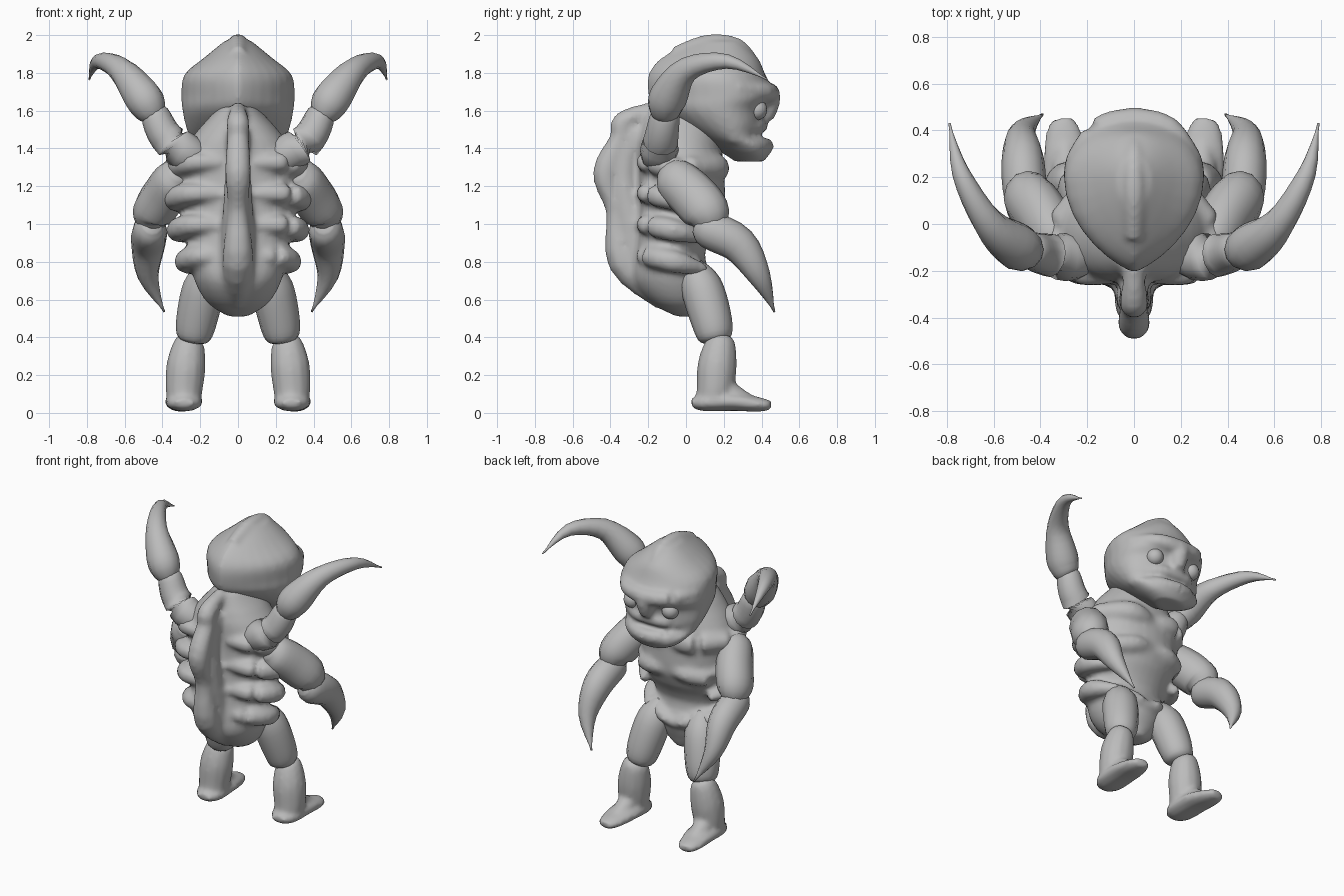
import bpy, bmesh, math
from mathutils import Vector

if "Cube" in bpy.data.objects:
    bpy.data.objects.remove(bpy.data.objects["Cube"], do_unlink=True)

skin = bpy.data.materials.new("grey_clay")
skin.use_nodes = True
grey = (0.5, 0.5, 0.5, 1)
skin.diffuse_color = grey
skin.node_tree.nodes["Principled BSDF"].inputs["Base Color"].default_value = grey


def smooth_path(points, steps=4):
    """Fill in a smooth curve through a few control points."""
    keys = [Vector(p) for p in points]
    last = len(keys) - 1
    curve = []
    for i in range(last):
        before, start = keys[max(i - 1, 0)], keys[i]
        end, after = keys[i + 1], keys[min(i + 2, last)]
        leave, arrive = (end - before) / 2, (after - start) / 2
        for k in range(steps):
            t = k / steps
            bend = t * t * (3 - 2 * t)
            curve.append(start.lerp(end, bend)
                         + leave * t * (1 - t) ** 2 - arrive * t * t * (1 - t))
    return curve + [keys[last]]


def skin_rings(bm, rings):
    """Bridge a list of equal-sized point rings and cap both ends."""
    loops = [[bm.verts.new(p) for p in ring] for ring in rings]
    count = len(loops[0])
    for lower, upper in zip(loops, loops[1:]):
        for i in range(count):
            j = (i + 1) % count
            bm.faces.new((lower[i], lower[j], upper[j], upper[i]))
    bm.faces.new(loops[0][::-1])
    bm.faces.new(loops[-1])


def tube(bm, points, side=1, flat=1.0, count=12):
    """Round limb through (x, y, z, radius); flat squashes its section."""
    path = smooth_path(points)
    centres = [Vector((p[0] * side, p[1], p[2])) for p in path]
    last = len(path) - 1
    rings = []
    for i, centre in enumerate(centres):
        along = (centres[min(i + 1, last)] - centres[max(i - 1, 0)]).normalized()
        guide = Vector((1, 0, 0)) if abs(along.x) < 0.8 else Vector((0, 1, 0))
        across = (guide - along * guide.dot(along)).normalized()
        up = along.cross(across) * flat
        radius = max(path[i][3], 0.005)
        ring = []
        for k in range(count):
            angle = math.tau * k / count
            ring.append(centre + radius * (across * math.cos(angle) + up * math.sin(angle)))
        rings.append(ring)
    skin_rings(bm, rings)


def stack(bm, levels, split, point, count=32):
    """Horizontal slices (z, back y, front y, half width); point sharpens the back."""
    rings = []
    for z, back, front, width in smooth_path(levels, 3):
        middle = front - split * (front - back)
        ring = []
        for k in range(count):
            angle = math.tau * k / count
            c, s = math.cos(angle), math.sin(angle)
            if s < 0:
                c = math.copysign(abs(c) ** point, c)
            depth = front - middle if s > 0 else middle - back
            ring.append((width * c, middle + depth * s, z))
        rings.append(ring)
    skin_rings(bm, rings)


def finish(bm, name, voxel=None):
    """Turn the mesh into an object, optionally fusing its overlapping lumps."""
    bmesh.ops.recalc_face_normals(bm, faces=bm.faces)
    mesh = bpy.data.meshes.new(name)
    bm.to_mesh(mesh)
    bm.free()
    mesh.materials.append(skin)
    mesh.polygons.foreach_set("use_smooth", [True] * len(mesh.polygons))
    part = bpy.data.objects.new(name, mesh)
    bpy.context.collection.objects.link(part)
    if voxel:
        fuse = part.modifiers.new("fuse", "REMESH")
        fuse.mode = "VOXEL"
        fuse.voxel_size = voxel
        fuse.use_smooth_shade = True
        soften = part.modifiers.new("soften", "SMOOTH")
        soften.factor = 0.5
        soften.iterations = 5


def limb(name, side, points, flat=1.0):
    bm = bmesh.new()
    tube(bm, points, side, flat)
    finish(bm, name)


# Torso core
bm = bmesh.new()
stack(bm, [(.51, -.05, .07, .05), (.58, -.18, .1, .16), (.7, -.28, .14, .23),
           (.85, -.27, .1, .26), (1.05, -.25, .2, .3), (1.3, -.25, .2, .32),
           (1.45, -.25, .18, .25), (1.62, -.2, .14, .1)], 0.5, 0.8)
for side in (1, -1):
    # Ribs wrap from the spine around each flank
    for i in range(4):
        z = .8 + .165 * i
        w = .28 + .06 * math.sin(math.pi * i / 4)
        tube(bm, [(.09, -.23, z + .03, .03), (w * .75, -.2, z + .03, .055),
                  (w, -.06, z, .06), (w * .75, .1, z - .04, .03)], side)
    # Chest plates, lower ribs and hip rim
    tube(bm, [(.02, .16, 1.28, .05), (.16, .15, 1.3, .075), (.32, 0, 1.3, .06)], side)
    tube(bm, [(.02, .17, 1.09, .04), (.13, .16, 1.08, .06), (.24, .1, 1.06, .06)], side)
    tube(bm, [(0, .13, .7, .03), (.1, .12, .73, .04), (.2, .04, .77, .05)], side)
# Spine ridge with its inner web
tube(bm, [(0, -.17, 1.61, .04), (0, -.33, 1.54, .06), (0, -.345, 1.45, .06),
          (0, -.425, 1.27, .07), (0, -.37, 1.07, .055), (0, -.33, .8, .085),
          (0, -.12, .6, .06)])
tube(bm, [(0, -.26, 1.5, .06), (0, -.33, 1.25, .07), (0, -.24, .8, .1)])
finish(bm, "torso", voxel=0.018)

# Head with pointed back
bm = bmesh.new()
stack(bm, [(1.33, .26, .41, .1), (1.37, .2, .44, .18), (1.42, .11, .44, .23),
           (1.46, .05, .39, .255), (1.53, -.07, .41, .28), (1.61, -.17, .42, .295),
           (1.68, -.2, .47, .3), (1.79, -.2, .42, .285), (1.88, -.13, .38, .18),
           (1.97, .03, .29, .07)], 0.38, 1.6)
# Crest and nose
tube(bm, [(0, -.06, 1.9, .04), (0, .12, 1.955, .05), (0, .27, 1.94, .045),
          (0, .35, 1.87, .03)])
tube(bm, [(0, .43, 1.71, .06), (0, .44, 1.65, .06), (0, .42, 1.56, .045)])
# Brow, lower lip and upper lip
for side in (1, -1):
    tube(bm, [(0, .445, 1.69, .055), (.15, .41, 1.7, .05), (.26, .26, 1.72, .04)], side)
    tube(bm, [(0, .425, 1.41, .045), (.13, .375, 1.42, .045), (.23, .24, 1.46, .03)], side)
    tube(bm, [(0, .395, 1.52, .04), (.1, .38, 1.52, .04), (.19, .31, 1.51, .04)], side)
finish(bm, "head", voxel=0.015)

for label, side in (("left_", 1), ("right_", -1)):
    # Raised arm ending in a hooked claw
    limb(label + "raised_upper_arm", side,
         [(.12, -.09, 1.31, .05), (.26, -.14, 1.37, .1), (.38, -.13, 1.46, .09),
          (.44, -.11, 1.58, .075), (.455, -.11, 1.61, .04)])
    limb(label + "raised_claw", side,
         [(.435, -.11, 1.56, .05), (.46, -.11, 1.6, .085), (.51, -.09, 1.68, .1),
          (.625, .01, 1.82, .066), (.74, .22, 1.86, .038), (.788, .43, 1.765, 0)])
    # Hanging arm ending in a claw
    limb(label + "lower_upper_arm", side,
         [(.31, -.12, 1.28, .05), (.335, -.07, 1.245, .1), (.39, .03, 1.155, .115),
          (.45, .11, 1.06, .11), (.46, .13, .99, .075)], 1.12)
    limb(label + "lower_claw", side,
         [(.455, .06, 1, .05), (.465, .12, .97, .09), (.475, .28, .89, .09),
          (.475, .39, .72, .055), (.39, .468, .535, 0)], 1.08)
    # Thigh
    limb(label + "thigh", side,
         [(.15, .02, .77, .07), (.18, .08, .67, .11), (.215, .13, .51, .11),
          (.235, .155, .4, .09), (.24, .16, .37, .04)])
    # Shin fused with heel, instep and toes
    bm = bmesh.new()
    tube(bm, [(.25, .18, .4, .06), (.26, .18, .36, .085), (.275, .165, .25, .105),
              (.285, .155, .13, .1), (.285, .14, .06, .09)], side)
    tube(bm, [(.285, .03, .05, .05), (.285, .1, .055, .095), (.29, .25, .06, .1),
              (.3, .38, .045, .08), (.305, .45, .04, .05)], side, 0.5)
    tube(bm, [(.285, .17, .14, .07), (.29, .27, .08, .06), (.295, .37, .05, .03)], side)
    finish(bm, label + "lower_leg", voxel=0.015)
    # Eye
    bm = bmesh.new()
    bmesh.ops.create_uvsphere(bm, u_segments=16, v_segments=10, radius=.055)
    bmesh.ops.translate(bm, verts=bm.verts, vec=(.145 * side, .375, 1.605))
    finish(bm, label + "eye")
